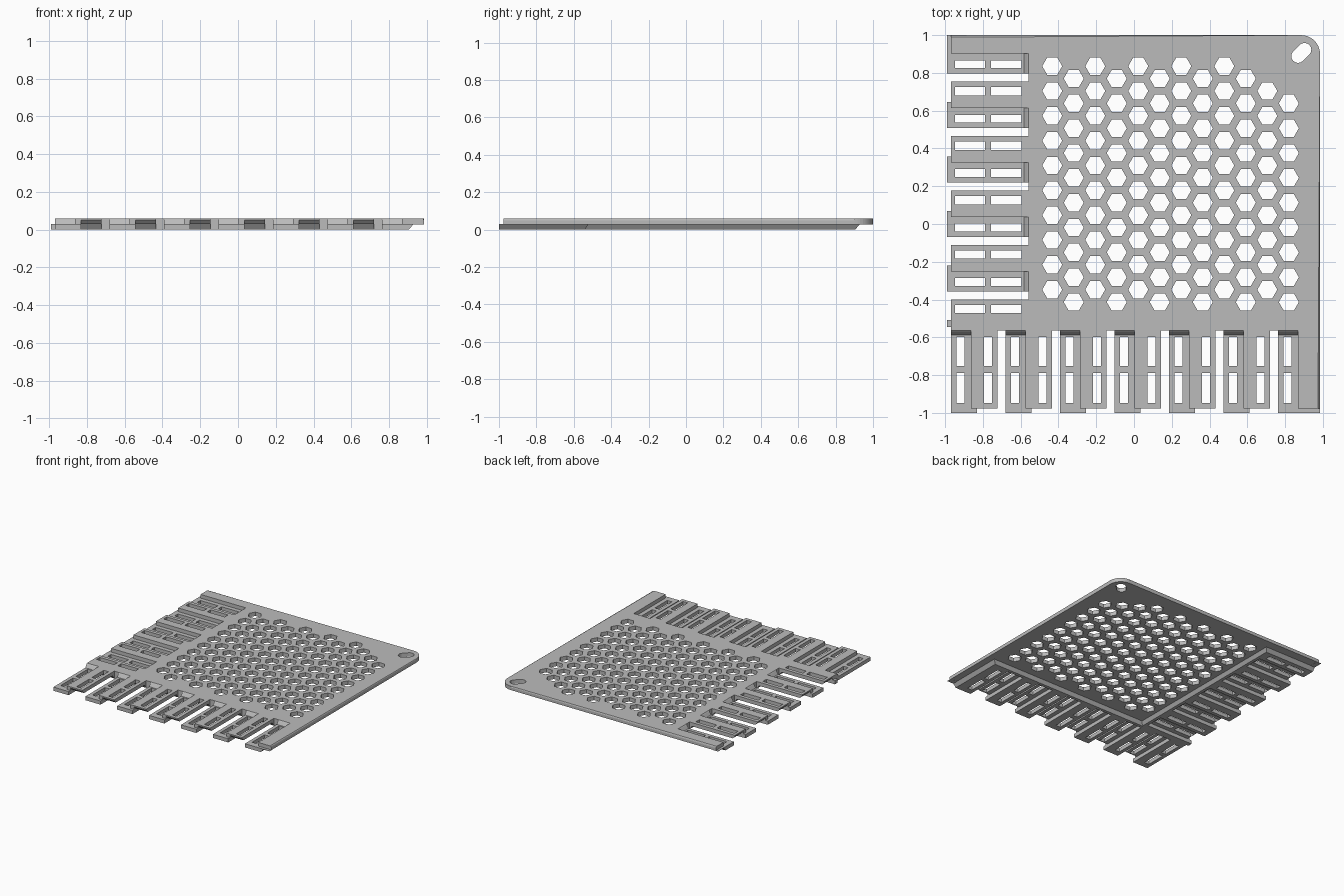
import bpy
import bmesh
import math

cube = bpy.data.objects.get("Cube")
if cube:
    bpy.data.objects.remove(cube, do_unlink=True)

TOP, MID = 0.06, 0.03
PITCH = 0.2885

grey = bpy.data.materials.new("plain_grey")
grey.use_nodes = True
grey.diffuse_color = (0.5, 0.5, 0.5, 1)
grey.node_tree.nodes["Principled BSDF"].inputs["Base Color"].default_value = (0.5, 0.5, 0.5, 1)


def prism(bm, bottom, top):
    """Solid between two matching loops of points."""
    a = [bm.verts.new(p) for p in bottom]
    b = [bm.verts.new(p) for p in top]
    n = len(a)
    bm.faces.new(a)
    bm.faces.new(b)
    for i in range(n):
        bm.faces.new((a[i], a[(i + 1) % n], b[(i + 1) % n], b[i]))


def column(bm, outline, z0, z1):
    prism(bm, [(x, y, z0) for x, y in outline], [(x, y, z1) for x, y in outline])


def make(name, bm):
    bmesh.ops.recalc_face_normals(bm, faces=bm.faces)
    mesh = bpy.data.meshes.new(name)
    bm.to_mesh(mesh)
    bm.free()
    mesh.materials.append(grey)
    ob = bpy.data.objects.new(name, mesh)
    bpy.context.collection.objects.link(ob)
    return ob


def cut(ob, cutter):
    """Subtract the cutter and bake the result."""
    mod = ob.modifiers.new("cut", 'BOOLEAN')
    mod.operation = 'DIFFERENCE'
    mod.solver = 'EXACT'
    mod.object = cutter
    dg = bpy.context.evaluated_depsgraph_get()
    mesh = bpy.data.meshes.new_from_object(ob.evaluated_get(dg))
    ob.modifiers.clear()
    ob.data = mesh


# Main panel with rounded, bevelled outer corner
R, X1, Y1 = 0.1, 0.985, 1.0
arc = [(X1 - R + R * math.cos(a), Y1 - R + R * math.sin(a))
       for a in (math.pi / 2 * i / 10 for i in range(11))]
outline = [(-0.97, Y1), (-0.97, 0.902), (-0.56, 0.902), (-0.56, -0.545), (-0.97, -0.545),
           (-0.97, -0.565), (0.868, -0.565), (0.868, -0.977), (X1, -0.977)] + arc
bm = bmesh.new()
column(bm, outline, 0.028, TOP)


def on_rim(v):
    x, y = v.co.x, v.co.y
    return x > X1 - 1e-4 or y > Y1 - 1e-4 or (x > X1 - R and y > Y1 - R)


rim = [e for e in bm.edges if all(on_rim(v) and v.co.z > 0.05 for v in e.verts)]
bmesh.ops.bevel(bm, geom=rim, offset=0.011, segments=2, profile=0.5, affect='EDGES')
panel = make("perforated_panel", bm)

# Hexagonal perforations and slanted hanging hole
bm = bmesh.new()
for col in range(12):
    cx = -0.433 + 0.1139 * col
    for row in range(10):
        if col >= 10 and row == 0:
            continue
        cy = 0.836 - 0.1315 * row - (0.0658 if col % 2 else 0)
        column(bm, [(cx + 0.053 * math.cos(math.pi / 3 * i), cy + 0.053 * math.sin(math.pi / 3 * i))
                    for i in range(6)], -0.1, 0.2)
slot = []
for i in range(18):
    a = math.pi / 17 * (i % 9) * 17 / 8 - math.pi / 4 + (math.pi if i > 8 else 0)
    side = 0.017 if i < 9 else -0.017
    slot.append((0.886 + side + 0.036 * math.cos(a), 0.906 + side + 0.036 * math.sin(a)))
column(bm, slot, -0.1, 0.2)
holes = make("panel_hole_cutter", bm)
cut(panel, holes)
bpy.data.objects.remove(holes, do_unlink=True)


def finger_strip(side, place, start, count, edge, low_d, high_d, hole_rows, band_start):
    """Alternating lower and upper fingers; place maps (along, outward) to (x, y)."""
    low, high, ribs, holes = (bmesh.new() for _ in range(4))

    def sweep(bm, profile, t0, t1, taper=0.0):
        prism(bm, [(*place(t0, d), z) for d, z in profile],
              [(*place(t1 + taper * z / MID, d), z) for d, z in profile])

    low_shape = [(0, 0), (low_d, 0), (low_d, MID), (0.022, MID), (0.006, TOP - 0.006), (0, TOP)]
    high_shape = [(0, 0), (0.022, MID), (high_d - 0.02, MID), (high_d, 0.05), (high_d, TOP), (0, TOP)]
    plain_low = [(0, 0), (low_d, 0), (low_d, MID), (0, MID)]
    plain_high = [(0, MID), (high_d, MID), (high_d, TOP), (0, TOP)]
    for k in range(count):
        s = start - PITCH * k
        # lower finger, open part and part covered by its neighbour
        sweep(low, low_shape, s, s + 0.106)
        if k == 0:
            sweep(ribs, plain_low, s + 0.106, 0.905, 0.025)
            sweep(ribs, [(high_d - 0.02, 0.027), (low_d, 0.027), (low_d, MID), (high_d - 0.02, MID)],
                  s + 0.106, edge)
        else:
            sweep(ribs, plain_low, s + 0.106, s + 0.138)
            sweep(ribs, plain_high, s + 0.106, s + 0.138)
            sweep(high, high_shape, s + 0.138, s + 0.246)
        for t0, t1 in ((0.029, 0.071), (0.174, 0.217)):
            if k == 0 and t0 > 0.1:
                continue
            for d0, d1 in hole_rows:
                sweep(holes, [(d0, -0.1), (d1, -0.1), (d1, 0.2), (d0, 0.2)], s + t0, s + t1)
    # last upper finger, where the strip ends on a cut-off lower one
    if side == "left":
        s = start - PITCH * count
        sweep(ribs, plain_low, -0.545, s + 0.138)
        sweep(ribs, plain_high, -0.545, s + 0.138)
        sweep(high, high_shape, s + 0.138, s + 0.246)
        for d0, d1 in hole_rows:
            sweep(holes, [(d0, -0.1), (d1, -0.1), (d1, 0.2), (d0, 0.2)], s + 0.174, s + 0.217)
    # raised band below the finger roots
    band = bmesh.new()
    sweep(band, [(-0.045, MID), (-0.025, 0), (0, 0), (0, MID)], band_start, 0.905, 0.025)
    make(side + "_root_band", band)
    make(side + "_finger_ribs", ribs)
    cutter = make(side + "_slot_cutter", holes)
    for name, mesh in (("_lower_fingers", low), ("_upper_fingers", high)):
        cut(make(side + name, mesh), cutter)
    bpy.data.objects.remove(cutter, do_unlink=True)


finger_strip("front", lambda t, d: (t, -0.565 - d), 0.762, 7, X1, 0.435, 0.412,
             ((0.033, 0.187), (0.223, 0.383)), -0.97)
finger_strip("left", lambda t, d: (-0.56 - d, t), 0.796, 5, Y1, 0.43, 0.41,
             ((0.037, 0.196), (0.228, 0.388)), -0.565)
